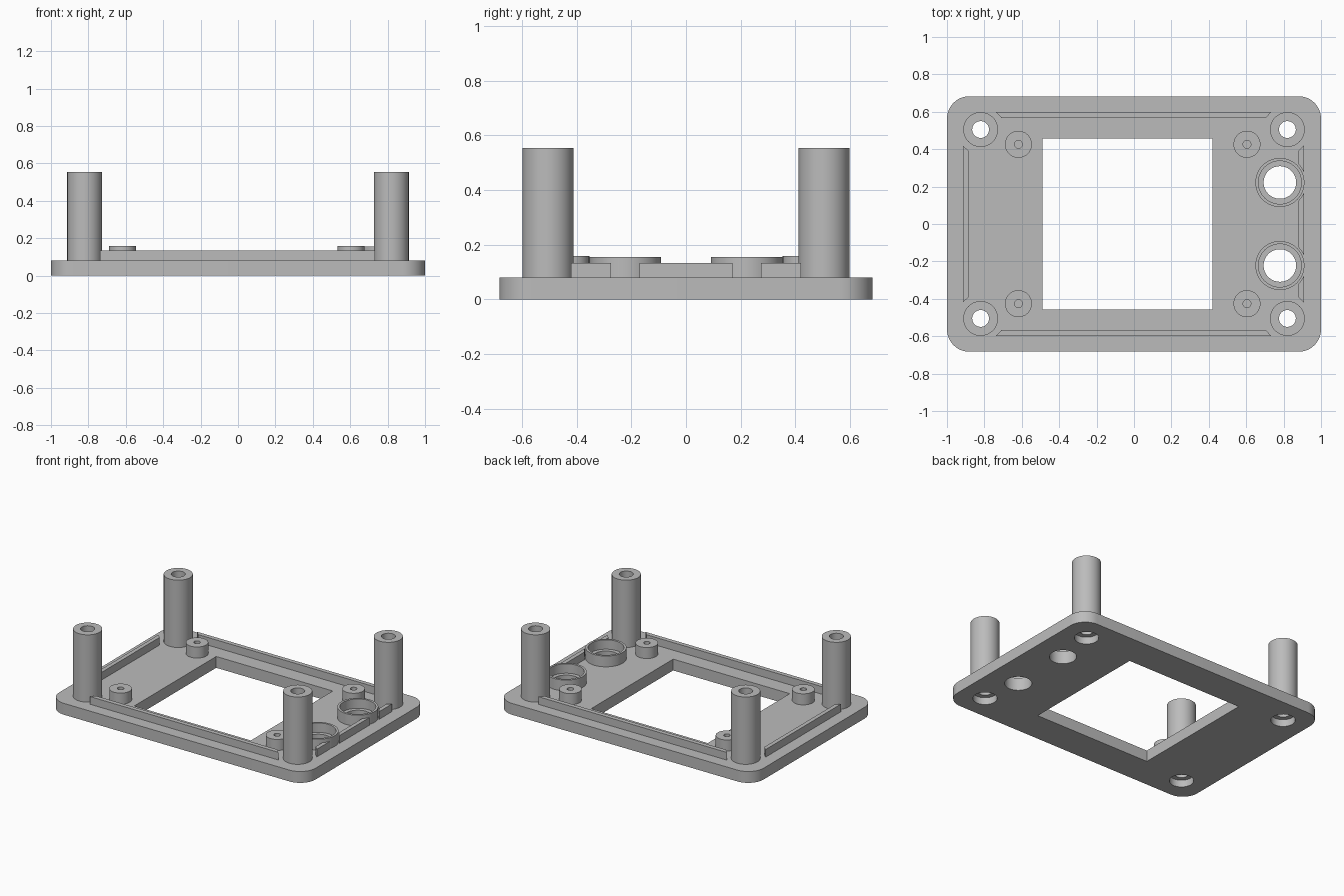
import bpy, bmesh, math

if "Cube" in bpy.data.objects:
    bpy.data.objects.remove(bpy.data.objects["Cube"])

PLATE_TOP = 0.08
WALL_TOP = 0.134
grey = bpy.data.materials.new("grey_plastic")
grey.diffuse_color = (0.5, 0.5, 0.5, 1)
grey.use_nodes = True
grey.node_tree.nodes["Principled BSDF"].inputs["Base Color"].default_value = grey.diffuse_color


def finish(name, bm):
    """Turn a bmesh into a named grey object."""
    bmesh.ops.recalc_face_normals(bm, faces=bm.faces)
    me = bpy.data.meshes.new(name)
    bm.to_mesh(me)
    bm.free()
    me.materials.append(grey)
    ob = bpy.data.objects.new(name, me)
    bpy.context.collection.objects.link(ob)
    return ob


def prism(name, outline, z0, z1):
    """Extrude a flat outline from z0 to z1."""
    bm = bmesh.new()
    face = bm.faces.new([bm.verts.new((x, y, z0)) for x, y in outline])
    top = bmesh.ops.extrude_face_region(bm, geom=[face])["geom"]
    verts = [v for v in top if isinstance(v, bmesh.types.BMVert)]
    bmesh.ops.translate(bm, vec=(0, 0, z1 - z0), verts=verts)
    return finish(name, bm)


def circle(x, y, r, n=64):
    return [(x + r * math.cos(2 * math.pi * i / n),
             y + r * math.sin(2 * math.pi * i / n)) for i in range(n)]


def tube(name, x, y, profile, n=64):
    """Revolve a closed (radius, z) profile around a vertical axis."""
    bm = bmesh.new()
    rings = []
    for r, z in profile:
        rings.append([bm.verts.new((px, py, z)) for px, py in circle(x, y, r, n)])
    for a, b in zip(rings, rings[1:] + rings[:1]):
        for i in range(n):
            j = (i + 1) % n
            bm.faces.new((a[i], a[j], b[j], b[i]))
    return finish(name, bm)


def cut(ob, cutter):
    """Subtract the cutter from the object and discard the cutter."""
    mod = ob.modifiers.new("cut", 'BOOLEAN')
    mod.operation = 'DIFFERENCE'
    mod.solver = 'EXACT'
    mod.object = cutter
    dg = bpy.context.evaluated_depsgraph_get()
    ob.data = bpy.data.meshes.new_from_object(ob.evaluated_get(dg))
    ob.modifiers.clear()
    bpy.data.objects.remove(cutter)


posts = [(sx * 0.82, sy * 0.505) for sx in (-1, 1) for sy in (-1, 1)]
bosses = [(x, sy * 0.426) for x in (-0.618, 0.604) for sy in (-1, 1)]
sockets = [(0.78, sy * 0.222) for sy in (-1, 1)]

# Base plate with rounded corners
R, outline = 0.12, []
for k, (sx, sy) in enumerate([(1, 1), (-1, 1), (-1, -1), (1, -1)]):
    for i in range(13):
        a = math.pi / 2 * (k + i / 12)
        outline.append((sx * (1 - R) + R * math.cos(a),
                        sy * (0.683 - R) + R * math.sin(a)))
plate = prism("base_plate", outline, 0, PLATE_TOP)

# Window, screw counterbores and socket holes through the plate
cut(plate, prism("window_cutter", [(-0.49, -0.457), (0.42, -0.457),
                                   (0.42, 0.457), (-0.49, 0.457)], -0.1, 0.2))
for x, y in posts:
    cut(plate, prism("bore_cutter", circle(x, y, 0.045), -0.1, 0.2))
    cut(plate, prism("counterbore_cutter", circle(x, y, 0.078), -0.1, 0.05))
for x, y in sockets:
    cut(plate, prism("socket_cutter", circle(x, y, 0.087), -0.1, 0.2))

# Tall hollow corner posts
for x, y in posts:
    tube("corner_post", x, y, [(0.045, PLATE_TOP), (0.093, PLATE_TOP),
                               (0.093, 0.555), (0.045, 0.555)])

# Short screw bosses
for x, y in bosses:
    tube("screw_boss", x, y, [(0.021, PLATE_TOP), (0.072, PLATE_TOP),
                              (0.072, 0.158), (0.021, 0.158)])

# Stepped socket rings
for x, y in sockets:
    tube("socket_ring", x, y, [(0.087, PLATE_TOP), (0.131, PLATE_TOP), (0.131, 0.156),
                               (0.115, 0.156), (0.115, 0.09), (0.087, 0.09)])

# Long locating walls with mitred ends
for s, name in ((-1, "front_wall"), (1, "back_wall")):
    prism(name, [(-0.737, s * 0.598), (0.733, s * 0.598),
                 (0.705, s * 0.567), (-0.709, s * 0.567)], PLATE_TOP, WALL_TOP)

# Side locating walls; the right one is interrupted around the sockets
prism("left_wall", [(-0.915, -0.42), (-0.915, 0.42),
                    (-0.886, 0.392), (-0.886, -0.392)], PLATE_TOP, WALL_TOP)
right = prism("right_wall", [(0.909, -0.42), (0.909, 0.42),
                             (0.88, 0.392), (0.88, -0.392)], PLATE_TOP, WALL_TOP)
for x, y in sockets:
    cut(right, prism("clearance_cutter", circle(x, y, 0.139), 0, 0.3))

# Smooth round surfaces, crisp edges
for ob in bpy.context.scene.objects:
    ob.select_set(True)
bpy.context.view_layer.objects.active = plate
bpy.ops.object.shade_smooth_by_angle(angle=math.radians(30))
